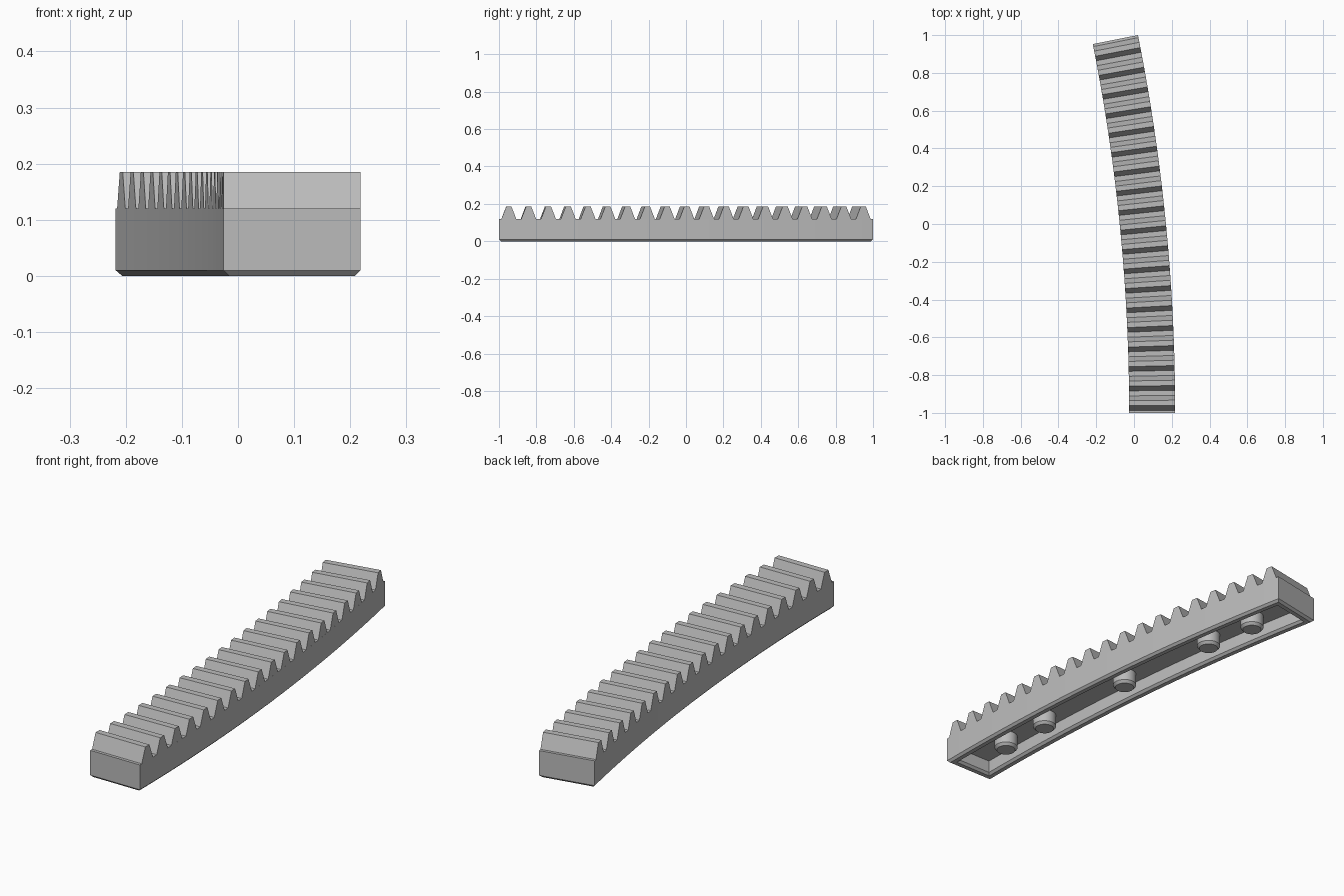
import bpy, bmesh, math

old = bpy.data.objects.get("Cube")
if old:
    bpy.data.objects.remove(old, do_unlink=True)

# Overall dimensions: a curved bar covering 1/32 of a turn
SWEEP = math.radians(11.25)
R_OUT = 2 / math.sin(SWEEP)
WIDTH = 0.2437
R_MID = R_OUT - WIDTH / 2
LENGTH = R_MID * SWEEP
CENTRE_X = 0.218 - R_OUT
BODY_TOP, TOOTH_TOP, FLOOR = 0.12, 0.185, 0.066
TEETH = 19
PITCH = LENGTH / TEETH
SEGMENTS = TEETH * 2

gray = bpy.data.materials.new("light gray")
gray.use_nodes = True
gray.diffuse_color = (0.5, 0.5, 0.5, 1)
gray.node_tree.nodes["Principled BSDF"].inputs["Base Color"].default_value = (0.5, 0.5, 0.5, 1)


def on_arc(u, v, z):
    """Place a point given by distance along the bar, offset across it, and height."""
    a = u / R_MID
    r = R_MID + v
    return (CENTRE_X + r * math.cos(a), -1 + r * math.sin(a), z)


def finish(bm, name):
    bmesh.ops.recalc_face_normals(bm, faces=bm.faces)
    mesh = bpy.data.meshes.new(name)
    bm.to_mesh(mesh)
    bm.free()
    mesh.materials.append(gray)
    obj = bpy.data.objects.new(name, mesh)
    bpy.context.collection.objects.link(obj)
    bpy.ops.object.select_all(action='DESELECT')
    obj.select_set(True)
    bpy.context.view_layer.objects.active = obj
    bpy.ops.object.shade_smooth_by_angle(angle=math.radians(30))
    return obj


def bar_ring(bm, inset, z):
    """Closed outline of the bar, shrunk by inset, at height z."""
    half = WIDTH / 2 - inset
    along = [inset + (LENGTH - 2 * inset) * i / SEGMENTS for i in range(SEGMENTS + 1)]
    points = [(u, half) for u in along] + [(u, -half) for u in reversed(along)]
    return [bm.verts.new(on_arc(u, v, z)) for u, v in points]


# Hollow body: top, outer wall, chamfered rim, recess wall and recess floor
bm = bmesh.new()
outline = [(0, BODY_TOP), (0, 0.01), (0.01, 0), (0.03, 0), (0.04, 0.01), (0.04, FLOOR)]
rings = [bar_ring(bm, inset, z) for inset, z in outline]
for a, b in zip(rings, rings[1:]):
    for i in range(len(a)):
        j = (i + 1) % len(a)
        bm.faces.new((a[i], a[j], b[j], b[i]))
bm.faces.new(rings[0])
bm.faces.new(rings[-1])
finish(bm, "curved_body")

# Row of tapered rack teeth, each set radially across the bar
bm = bmesh.new()
tooth = [(-0.039, BODY_TOP), (-0.014, TOOTH_TOP), (0.014, TOOTH_TOP), (0.039, BODY_TOP)]
for k in range(TEETH):
    mid = (k + 0.5) * PITCH
    outer, inner = [[bm.verts.new(on_arc(mid + du, side * WIDTH / 2, z)) for du, z in tooth]
                    for side in (1, -1)]
    bm.faces.new(outer)
    bm.faces.new(inner[::-1])
    for i in range(3):
        bm.faces.new((outer[i], inner[i], inner[i + 1], outer[i + 1]))
finish(bm, "rack_teeth")

# Round locating pegs with chamfered tips, inside the recess
peg = [(0.05, FLOOR + 0.005), (0.05, 0.012), (0.04, 0)]
SIDES = 32
for n, t in enumerate((1/8, 1/4, 1/2, 3/4, 7/8), 1):
    bm = bmesh.new()
    cx, cy, _ = on_arc(t * LENGTH, 0, 0)
    loops = []
    for r, z in peg:
        angles = [math.tau * i / SIDES for i in range(SIDES)]
        loops.append([bm.verts.new((cx + r * math.cos(a), cy + r * math.sin(a), z)) for a in angles])
    for a, b in zip(loops, loops[1:]):
        for i in range(SIDES):
            j = (i + 1) % SIDES
            bm.faces.new((a[i], a[j], b[j], b[i]))
    bm.faces.new(loops[0])
    bm.faces.new(loops[-1])
    finish(bm, f"locating_peg_{n}")
